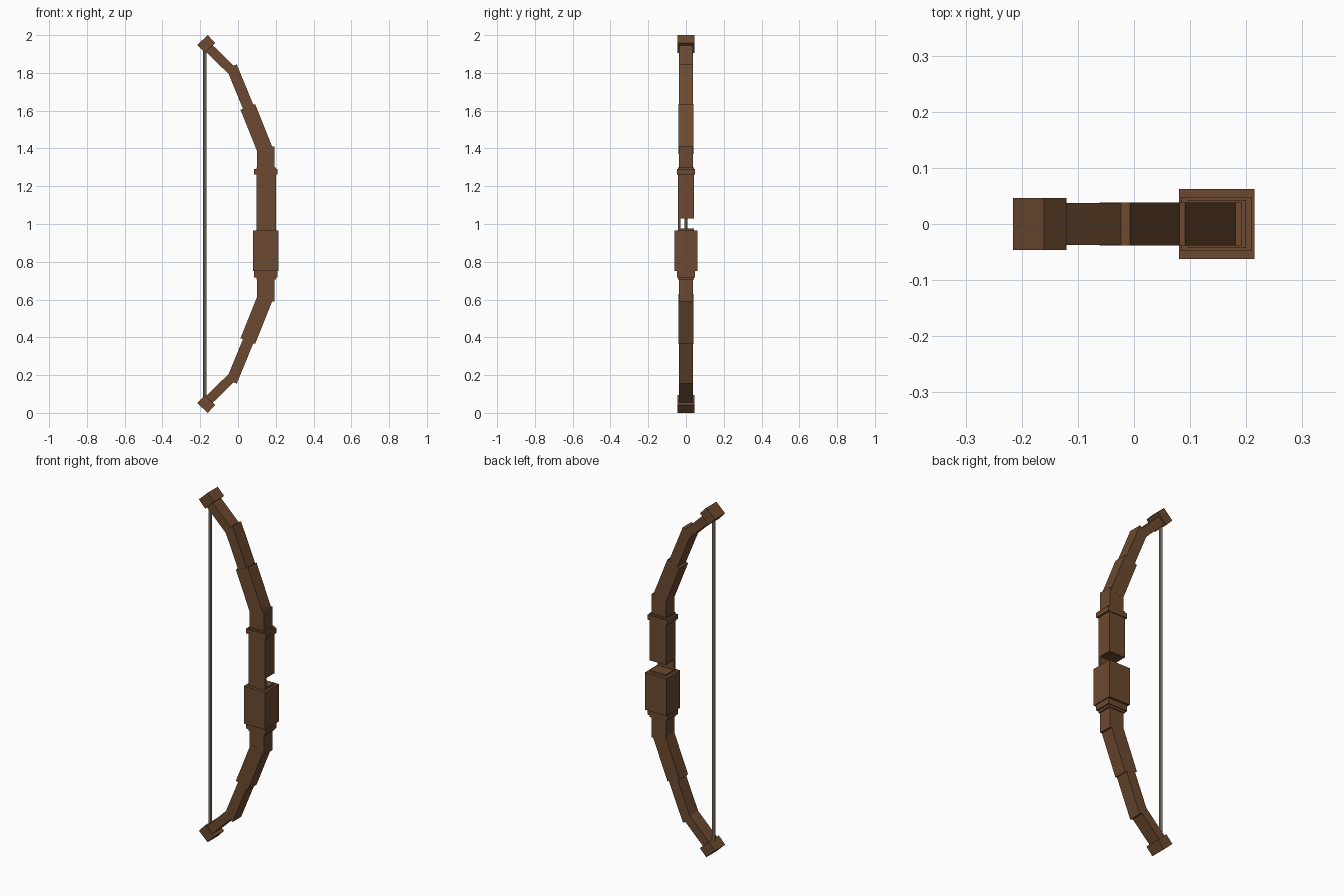
import bpy
from math import atan2
from mathutils import Vector

cube = bpy.data.objects.get("Cube")
if cube:
    bpy.data.objects.remove(cube, do_unlink=True)


def make_material(name, color):
    mat = bpy.data.materials.new(name)
    mat.use_nodes = True
    mat.diffuse_color = (*color, 1)
    bsdf = next(n for n in mat.node_tree.nodes if n.type == "BSDF_PRINCIPLED")
    bsdf.inputs["Base Color"].default_value = (*color, 1)
    return mat


wood = make_material("brown_wood", (0.15, 0.068, 0.029))
cord = make_material("tan_cord", (0.36, 0.27, 0.17))


def box(name, x, y, z, turn=0):
    """Box from (min, max) ranges, turned about its own y axis."""
    ranges = (x, y, z)
    centre = [(a + b) / 2 for a, b in ranges]
    bpy.ops.mesh.primitive_cube_add(size=1, location=centre, rotation=(0, turn, 0))
    obj = bpy.context.object
    obj.name = name
    obj.scale = [b - a for a, b in ranges]
    obj.data.materials.append(wood)
    return obj


def beam(name, start, end, width, half_depth):
    """Square-ended bar between two (x, z) points."""
    a, b = Vector(start), Vector(end)
    mid, run = (a + b) / 2, b - a
    return box(name, (mid.x - width / 2, mid.x + width / 2), (-half_depth, half_depth),
               (mid.y - run.length / 2, mid.y + run.length / 2), atan2(run.x, run.y))


# Grip and riser, with the arrow rest notch left open at the back
riser_x, riser_y = (0.097, 0.2), (-0.043, 0.043)
box("grip", (0.08, 0.215), (-0.062, 0.062), (0.75, 0.965))
box("lower_riser", riser_x, riser_y, (0.705, 0.975))
box("upper_riser", riser_x, riser_y, (1.03, 1.30))
box("arrow_rest_plate", riser_x, (-0.043, -0.03), (0.97, 1.035))
box("lower_band", (0.085, 0.21), (-0.048, 0.048), (0.718, 0.752))
box("upper_band", (0.085, 0.21), (-0.048, 0.048), (1.262, 1.29))

# Limbs, mirrored about mid height
for side, flip in (("upper", False), ("lower", True)):
    def at(x, z):
        return (x, 2 - z if flip else z)

    beam(side + "_limb_root", at(0.146, 1.28), at(0.146, 1.41), 0.092, 0.038)
    beam(side + "_limb_inner", at(0.146, 1.385), at(0.052, 1.62), 0.083, 0.0385)
    beam(side + "_limb_middle", at(0.058, 1.61), at(-0.034, 1.834), 0.059, 0.038)
    beam(side + "_limb_outer", at(-0.03, 1.81), at(-0.155, 1.932), 0.05, 0.0375)
    beam(side + "_limb_tip", at(-0.148, 1.932), at(-0.188, 1.974), 0.076, 0.046)

# Bowstring
bpy.ops.mesh.primitive_cylinder_add(vertices=8, radius=0.009, depth=1.86,
                                    location=(-0.177, 0, 1))
string = bpy.context.object
string.name = "bowstring"
string.data.materials.append(cord)
